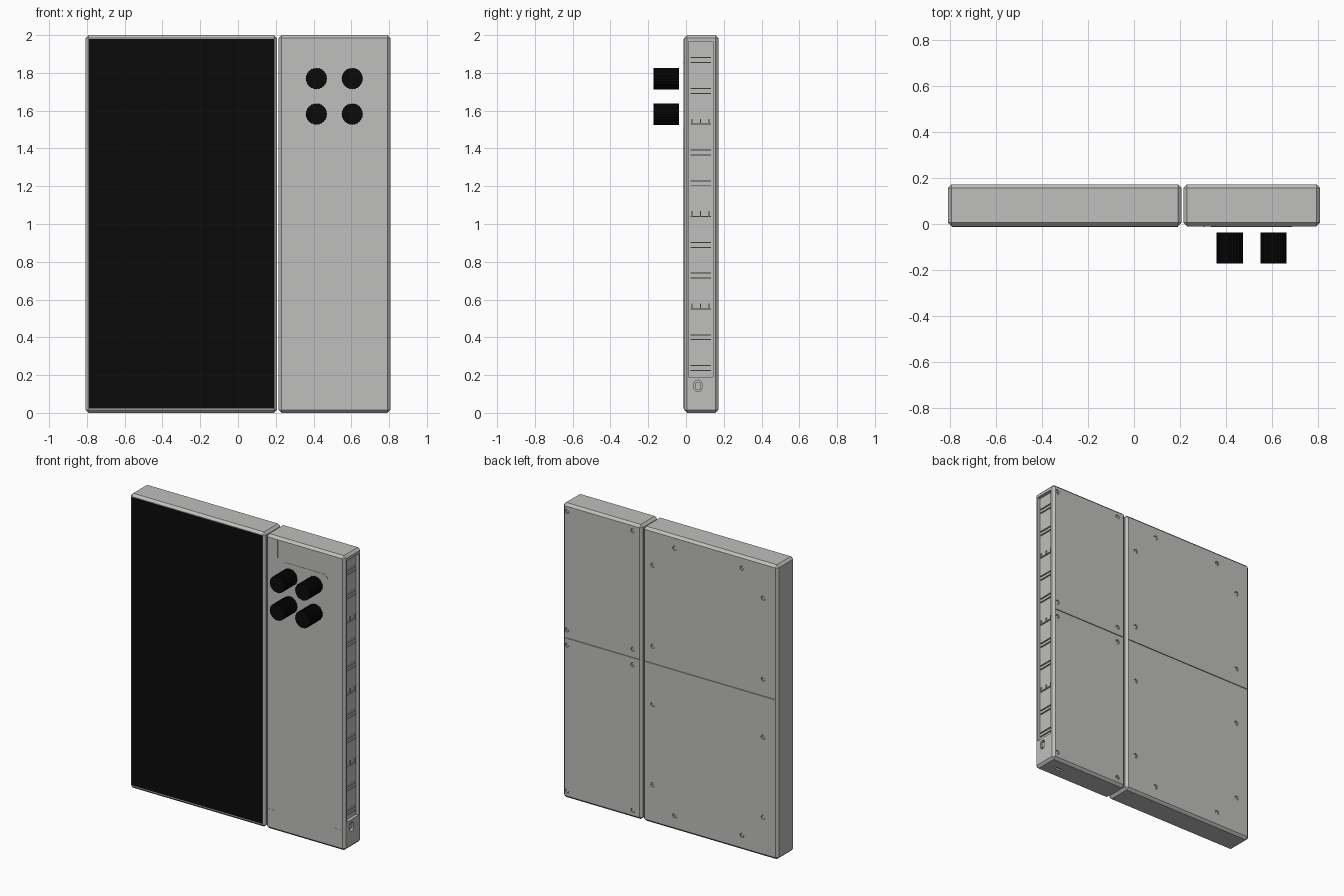
import bpy, bmesh, math
from mathutils import Matrix, Vector

if "Cube" in bpy.data.objects:
    bpy.data.objects.remove(bpy.data.objects["Cube"])


def material(name, value):
    m = bpy.data.materials.new(name)
    m.use_nodes = True
    m.diffuse_color = (*value, 1)
    m.node_tree.nodes["Principled BSDF"].inputs["Base Color"].default_value = (*value, 1)
    return m


GREY = material("warm grey casing", (0.52, 0.52, 0.51))
BLACK = material("black", (0.003, 0.003, 0.003))
FRONT, BACK, HEIGHT, CHAMFER = -0.01, 0.172, 2.0, 0.016
SEAM_Z = 1.09


def add_box(bm, x, y, z):
    """Box from three (low, high) ranges."""
    size = Vector((x[1] - x[0], y[1] - y[0], z[1] - z[0]))
    mid = Vector((x[0] + x[1], y[0] + y[1], z[0] + z[1])) / 2
    bmesh.ops.create_cube(bm, size=1, matrix=Matrix.LocRotScale(mid, None, size))


def add_cylinder(bm, centre, radius, depth, axis="Y", sides=16):
    turn = {"X": Matrix.Rotation(math.pi / 2, 4, "Y"),
            "Y": Matrix.Rotation(math.pi / 2, 4, "X"), "Z": Matrix()}[axis]
    bmesh.ops.create_cone(bm, cap_ends=True, segments=sides, radius1=radius, radius2=radius,
                          depth=depth, matrix=Matrix.Translation(centre) @ turn)


def finish(bm, name, mat):
    bmesh.ops.recalc_face_normals(bm, faces=bm.faces)
    mesh = bpy.data.meshes.new(name)
    bm.to_mesh(mesh)
    bm.free()
    if mat:
        mesh.materials.append(mat)
    obj = bpy.data.objects.new(name, mesh)
    bpy.context.collection.objects.link(obj)
    return obj


def rounded_plate(name, x, y, z, radius, mat):
    """Thin front plate with its four corners rounded."""
    bm = bmesh.new()
    add_box(bm, x, y, z)
    corners = [e for e in bm.edges if abs(e.verts[0].co.y - e.verts[1].co.y) > 1e-5]
    bmesh.ops.bevel(bm, geom=corners, offset=radius, segments=5, profile=0.5, affect="EDGES")
    return finish(bm, name, mat)


def cut(target, fill_cutter):
    """Subtract the shapes that fill_cutter adds to a mesh."""
    bm = bmesh.new()
    fill_cutter(bm)
    cutter = finish(bm, "cutter", None)
    cutter.hide_render = True
    mod = target.modifiers.new("cut", "BOOLEAN")
    mod.operation, mod.solver, mod.object = "DIFFERENCE", "EXACT", cutter
    bpy.context.view_layer.objects.active = target
    bpy.ops.object.modifier_apply(modifier=mod.name)
    bpy.data.objects.remove(cutter)


def casing(name, x, screws):
    """Chamfered case with a seam and sunken screws on its back."""
    bm = bmesh.new()
    add_box(bm, x, (FRONT, BACK), (0, HEIGHT))
    bmesh.ops.bevel(bm, geom=bm.edges[:], offset=CHAMFER, segments=1, affect="EDGES")
    case = finish(bm, name, GREY)

    def holes(cutter):
        for sx, sz in screws:
            add_cylinder(cutter, (sx, BACK, sz), 0.015, 0.02)
    cut(case, holes)
    cut(case, lambda c: add_box(c, (x[0] + CHAMFER, x[1] - CHAMFER), (BACK - 0.006, BACK + 0.01),
                                (SEAM_Z - 0.003, SEAM_Z + 0.003)))
    # Screw heads, each with a crossing slot bar
    bm = bmesh.new()
    for sx, sz in screws:
        add_cylinder(bm, (sx, BACK - 0.008, sz), 0.011, 0.006)
        add_box(bm, (sx - 0.007, sx + 0.007), (BACK - 0.007, BACK - 0.004), (sz - 0.002, sz + 0.002))
    finish(bm, name + "_screws", GREY)
    return case


# Wide display casing on the right, narrow control casing on the left
display_screws = [(sx, sz) for sx in (0.13, -0.70) for sz in (0.265, 0.81, 1.205, 1.755)]
display_screws += [(sx, sz) for sx in (-0.035, -0.54) for sz in (0.1, 1.915)]
casing("display_casing", (-0.808, 0.207), display_screws)
control_screws = [(sx, sz) for sx in (0.28, 0.775) for sz in (0.05, 1.04, 1.145, 1.95)]
control = casing("control_casing", (0.214, 0.808), control_screws)

# Screen glass
bm = bmesh.new()
add_box(bm, (-0.789, 0.19), (FRONT - 0.002, FRONT + 0.004), (0.024, 1.98))
finish(bm, "screen", BLACK)

# Long port bay, switch slot in the side and socket slot underneath
SIDE, FLOOR = 0.808, 0.786
cut(control, lambda c: add_box(c, (FLOOR, SIDE + 0.02), (0.014, 0.143), (0.19, 1.965)))


def switch_slot(c):
    add_box(c, (FLOOR, SIDE + 0.02), (0.042, 0.084), (0.113, 0.173))
    ends = [e for e in c.edges if abs(e.verts[0].co.x - e.verts[1].co.x) > 1e-4]
    bmesh.ops.bevel(c, geom=ends, offset=0.019, segments=4, profile=0.5, affect="EDGES")


cut(control, switch_slot)
cut(control, lambda c: add_box(c, (0.66, 0.71), (0.07, 0.09), (-0.02, 0.012)))

# Switch rocker
bm = bmesh.new()
add_box(bm, (FLOOR - 0.004, SIDE - 0.006), (0.05, 0.076), (0.125, 0.161))
finish(bm, "switch_rocker", GREY)

# Port ledges with upright tabs, repeated up the bay
bm = bmesh.new()
for i in range(11):
    z = 0.235 + i * 0.163
    add_box(bm, (FLOOR - 0.002, FLOOR + 0.008), (0.024, 0.132), (z - 0.013, z - 0.008))
    if i % 3 != 2:
        add_box(bm, (FLOOR - 0.002, FLOOR + 0.008), (0.024, 0.132), (z + 0.013, z + 0.018))
    else:
        for y in (0.03, 0.075, 0.12):
            add_box(bm, (FLOOR - 0.002, FLOOR + 0.008), (y, y + 0.005), (z - 0.012, z + 0.018))
finish(bm, "port_ledges", GREY)

# Knob backing plate
rounded_plate("knob_plate", (0.335, 0.685), (FRONT - 0.002, FRONT + 0.002), (1.50, 1.845), 0.04, GREY)

# Corner tabs and upper rib on the control face
bm = bmesh.new()
for x0 in (0.231, 0.722):
    add_box(bm, (x0, x0 + 0.07), (FRONT - 0.001, FRONT + 0.002), (0.017, 0.14))
add_box(bm, (0.301, 0.307), (FRONT - 0.002, FRONT + 0.002), (1.86, 1.98))
finish(bm, "face_tabs", GREY)

# Knurled knobs standing clear of the face
for row, z in (("upper", 1.77), ("lower", 1.582)):
    for side, x in (("right", 0.415), ("left", 0.605)):
        bm = bmesh.new()
        add_cylinder(bm, (x, -0.104, z), 0.057, 0.135, sides=48)
        for v in bm.verts:
            angle = math.atan2(v.co.z - z, v.co.x - x)
            if round(angle / math.tau * 48) % 2:
                v.co.x = x + (v.co.x - x) * 0.95
                v.co.z = z + (v.co.z - z) * 0.95
        finish(bm, f"{row}_{side}_knob", BLACK)
